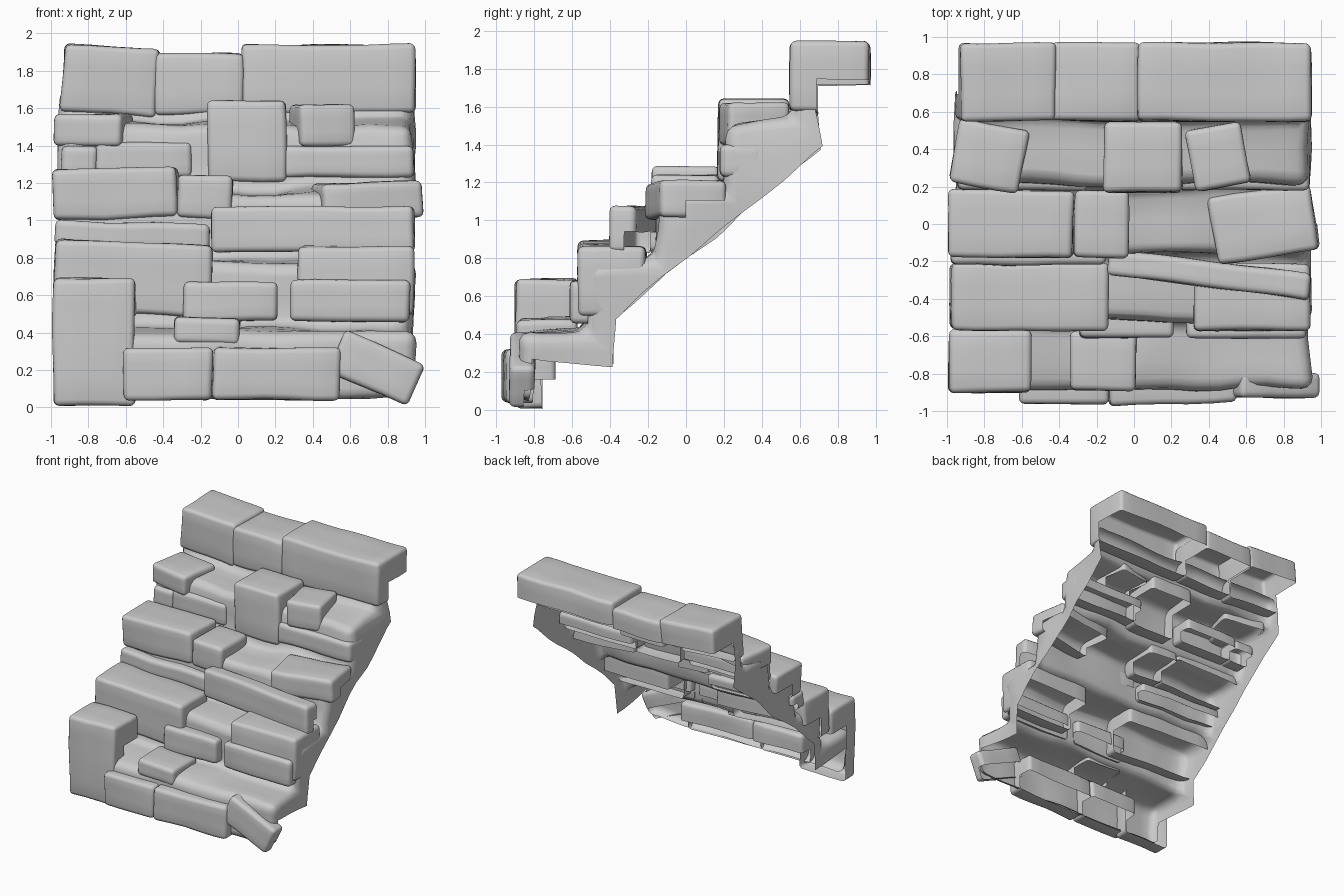
import bpy, bmesh, math
from mathutils import Vector, Matrix, noise

if "Cube" in bpy.data.objects:
    bpy.data.objects.remove(bpy.data.objects["Cube"])


def shell(name, profile, inner, x0, x1, bevel, yaw=0, roll=0, wear=0.012):
    """Open-backed shell: a y-z profile swept along x, with capped ends."""
    bm = bmesh.new()
    a, b = [[bm.verts.new((x, y, z)) for y, z in profile + inner] for x in (x0, x1)]
    for i in range(len(profile) - 1):
        bm.faces.new((a[i], b[i], b[i + 1], a[i + 1]))
    bm.faces.new(a)
    bm.faces.new(b[::-1])
    bmesh.ops.recalc_face_normals(bm, faces=bm.faces)
    bm.normal_update()
    if sum(f.normal.y * f.calc_area() for f in bm.faces) > 0:
        bmesh.ops.reverse_faces(bm, faces=bm.faces)
    bmesh.ops.bevel(bm, geom=[e for e in bm.edges if not e.is_boundary], offset=bevel,
                    segments=3, profile=0.5, affect='EDGES', clamp_overlap=True)

    # cross cuts so that the stone can be worn unevenly
    ys, zs = zip(*profile)
    for axis, vals in enumerate(((x0, x1), ys, zs)):
        no = Vector([float(k == axis) for k in range(3)])
        lo, hi = min(vals), max(vals)
        n = max(3, int((hi - lo) / 0.12))
        for i in range(1, n):
            bmesh.ops.bisect_plane(bm, geom=bm.verts[:] + bm.edges[:] + bm.faces[:],
                                   plane_co=no * (lo + (hi - lo) * i / n + 0.007),
                                   plane_no=no, dist=1e-5)
    bmesh.ops.triangulate(bm, faces=[f for f in bm.faces if len(f.verts) > 6])

    # turn about the stone's middle, then wear it
    mid = Vector((x0 + x1, min(ys) + max(ys), min(zs) + max(zs))) / 2
    turn = (Matrix.Translation(mid) @ Matrix.Rotation(math.radians(yaw), 4, 'Z')
            @ Matrix.Rotation(math.radians(roll), 4, 'Y') @ Matrix.Translation(-mid))
    bmesh.ops.transform(bm, matrix=turn, verts=bm.verts)
    for v in bm.verts:
        v.co += noise.noise_vector(v.co * 3.1) * wear
        v.co.z = max(v.co.z, 0)
    me = bpy.data.meshes.new(name)
    bm.to_mesh(me)
    bm.free()
    ob = bpy.data.objects.new(name, me)
    bpy.context.collection.objects.link(ob)
    bpy.context.view_layer.objects.active = ob
    ob.select_set(True)
    bpy.ops.object.shade_smooth_by_angle(angle=math.radians(40))
    ob.select_set(False)


def course(name, y0, y1, z0, *stones):
    """A row of rounded hollow stones: each (left, right, top, yaw, roll)."""
    for i, (x0, x1, z1, *turn) in enumerate(stones):
        d = min(0.14, (y1 - y0) * 0.6)
        t = min(0.2, (z1 - z0) * 0.55)
        prof = [(y0 + d, z0), (y0, z0), (y0, z1), (y1, z1), (y1, z1 - t)]
        shell(f"{name}_stone_{i + 1}", prof, [(y0 + d, z1 - t)], x0, x1, 0.03, *turn)


# worn stepped base with hanging side walls: regular risers and treads
base = [(-0.82, 0.05), (-0.88, 0.05)]
for i in range(4):
    z = 0.40 + 0.37 * i
    base += [(-0.88 + 0.365 * i, z), (-0.53 + 0.365 * i, z + 0.02)]
base += [(0.59, 1.72), (0.66, 1.72)]
shell("stepped_base", base,
      [(0.72, 1.38), (-0.38, 0.49), (-0.39, 0.24), (-0.82, 0.27)],
      -0.95, 0.94, 0.06, wear=0.03)

# top step
course("top", 0.55, 0.97, 1.57,
       (-0.94, -0.43, 1.93, 0, 4), (-0.45, 0.03, 1.89), (0.02, 0.95, 1.94))
# fourth step: loose stones, one tall stone, and risers beneath
course("fourth_loose", 0.19, 0.53, 1.40, (-0.96, -0.59, 1.57, -11), (0.3, 0.6, 1.62, 10))
course("fourth_tall", 0.17, 0.55, 1.21, (-0.16, 0.26, 1.64))
course("fourth_riser", 0.18, 0.40, 1.23,
       (-0.94, -0.75, 1.40), (-0.76, -0.25, 1.42), (0.24, 0.94, 1.40))
# third step
course("third", -0.18, 0.18, 1.01,
       (-0.99, -0.32, 1.28, -1, -1.5), (-0.32, -0.03, 1.24, 0, 2), (0.42, 0.97, 1.2, 8, -2))
# narrow beams, the right one skewed
course("beam_left", -0.22, -0.06, 0.85, (-0.98, -0.15, 0.99, 0, 1.5))
course("beam_right", -0.34, -0.20, 0.83, (-0.14, 0.95, 1.07, -7))
# second step with bricks in its face
course("second", -0.57, -0.21, 0.5, (-0.98, -0.14, 0.88, 0, 2.5), (0.32, 0.94, 0.86))
course("second_brick", -0.61, -0.46, 0.46, (-0.29, 0.21, 0.67), (0.28, 0.92, 0.68))
# bottom step
course("bottom_corner", -0.90, -0.57, 0.01, (-0.99, -0.55, 0.69))
course("bottom_brick", -0.96, -0.70, 0.04, (-0.61, -0.14, 0.32), (-0.14, 0.54, 0.32, 2))
course("bottom_tilted", -0.93, -0.80, 0.09, (0.50, 0.97, 0.33, 0, 24))
course("bottom_cap", -0.89, -0.57, 0.34, (-0.34, 0.01, 0.48, 0, 3))
